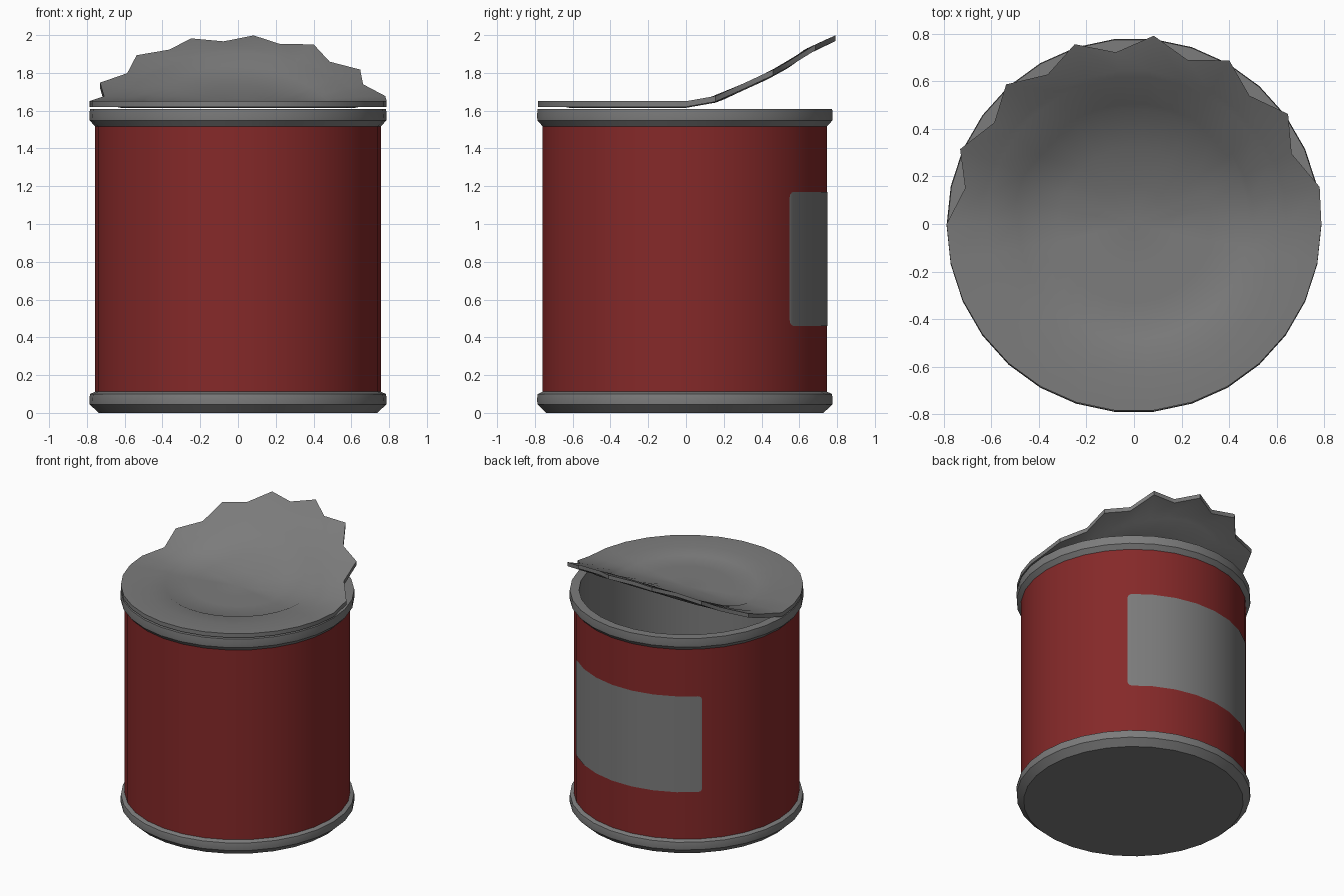
import bpy, bmesh, math

if "Cube" in bpy.data.objects:
    bpy.data.objects.remove(bpy.data.objects["Cube"])

N = 30                      # sides of the can
YC = -0.006                 # can sits slightly in front of the lid centre


def material(name, rgb):
    m = bpy.data.materials.new(name)
    m.diffuse_color = (*rgb, 1)
    m.use_nodes = True
    m.node_tree.nodes["Principled BSDF"].inputs["Base Color"].default_value = m.diffuse_color
    return m


METAL = material("grey_metal", (0.2, 0.2, 0.2))
RED = material("red_paint", (0.235, 0.022, 0.022))


def finish(name, bm, mat, angle=30):
    bmesh.ops.recalc_face_normals(bm, faces=bm.faces)
    me = bpy.data.meshes.new(name)
    bm.to_mesh(me)
    bm.free()
    ob = bpy.data.objects.new(name, me)
    bpy.context.collection.objects.link(ob)
    me.materials.append(mat)
    bpy.ops.object.select_all(action='DESELECT')
    ob.select_set(True)
    bpy.context.view_layer.objects.active = ob
    bpy.ops.object.shade_smooth_by_angle(angle=math.radians(angle))
    return ob


def lathe(name, profile, mat, closed=False, cap=None):
    """Spin (radius, z) points; cap lists profile indices to fill with a disc."""
    bm = bmesh.new()
    rings = []
    for r, z in profile:
        rings.append([bm.verts.new((r * math.cos(math.tau * i / N),
                                    r * math.sin(math.tau * i / N) + YC, z))
                      for i in range(N)])
    pairs = list(zip(rings, rings[1:]))
    if closed:
        pairs.append((rings[-1], rings[0]))
    for a, b in pairs:
        for i in range(N):
            j = (i + 1) % N
            bm.faces.new((a[i], a[j], b[j], b[i]))
    for c in cap or []:
        bm.faces.new(rings[c])
    return finish(name, bm, mat)


# Can parts
lathe("bottom_rim", [(0.738, 0), (0.785, 0.045), (0.787, 0.075), (0.783, 0.1),
                     (0.757, 0.112), (0.72, 0.112), (0.72, 0.05)], METAL, cap=[0, 6])
lathe("painted_body", [(0.757, 0.105), (0.757, 1.525)], RED)
lathe("inner_wall", [(0.72, 0.1), (0.72, 1.56)], METAL)
lathe("top_rim", [(0.72, 1.53), (0.757, 1.517), (0.785, 1.548), (0.787, 1.572),
                  (0.784, 1.61), (0.722, 1.61)], METAL, closed=True)

# Grey label plate on the back, following the body facets, with rounded corners
bm = bmesh.new()
A0, A1, Z0, Z1, RC = 47, 133, 0.46, 1.17, 0.03
da = math.degrees(RC / 0.757)
corner = [(0, 1), (0.134, 0.5), (0.5, 0.134), (1, 0)]     # along, inset
cols = [(A0 + t * da, s * RC) for t, s in corner]
cols += [(a, 0) for a in range(60, 132, 12)]
cols += [(A1 - t * da, s * RC) for t, s in reversed(corner)]
cols = sorted(cols + [(132, 0.004)])
prev = None
for a, inset in cols:
    r = 0.76 * math.cos(math.radians(6)) / math.cos(math.radians(a % 12 - 6))
    x, y = r * math.cos(math.radians(a)), r * math.sin(math.radians(a)) + YC
    cur = [bm.verts.new((x, y, Z0 + inset)), bm.verts.new((x, y, Z1 - inset))]
    if prev:
        bm.faces.new((prev[0], cur[0], cur[1], prev[1]))
    prev = cur
finish("label_plate", bm, METAL)

# Peeled lid: flat front half, back half bent upward with a torn zigzag edge
BEND = [(0, 0), (0.17, 0.03), (0.3, 0.092), (0.43, 0.15), (0.54, 0.21),
        (0.63, 0.275), (0.76, 0.335), (0.795, 0.35)]


def lift(y):
    for (y0, z0), (y1, z1) in zip(BEND, BEND[1:]):
        if y <= y1:
            return z0 + (z1 - z0) * max(0, y - y0) / (y1 - y0)
    return BEND[-1][1]


def edge_radius(k):
    if 0 < k < 15:
        return 0.795 if k % 2 else 0.725
    return 0.787


RINGS = [(0.16, -0.014), (0.32, -0.014), (0.485, -0.014), (0.505, -0.004),
         (0.62, -0.004), (0.645, 0), (None, 0)]     # None = torn outer edge
bm = bmesh.new()
outer = []
for under in (False, True):
    def vert(r, k, dz):
        a = math.tau * k / N
        # torn points drift a little toward the left
        if r is None:
            r = edge_radius(k)
            if 0 < k < 15 and k % 2:
                a += math.radians(0.12 * (k - 7))
        x, y = r * math.cos(a), r * math.sin(a)
        base = (1.615 if dz < 0 else 1.62) if under else 1.65 + dz
        return bm.verts.new((x, y, base + lift(y)))
    centre = vert(0, 0, -0.014)
    grid = [[vert(r, k, dz) for k in range(N)] for r, dz in RINGS]
    for k in range(N):
        j = (k + 1) % N
        bm.faces.new((centre, grid[0][k], grid[0][j]))
        for a, b in zip(grid, grid[1:]):
            bm.faces.new((a[k], b[k], b[j], a[j]))
    outer.append(grid[-1])
for k in range(N):
    j = (k + 1) % N
    bm.faces.new((outer[0][k], outer[1][k], outer[1][j], outer[0][j]))
finish("peeled_lid", bm, METAL, 35)
